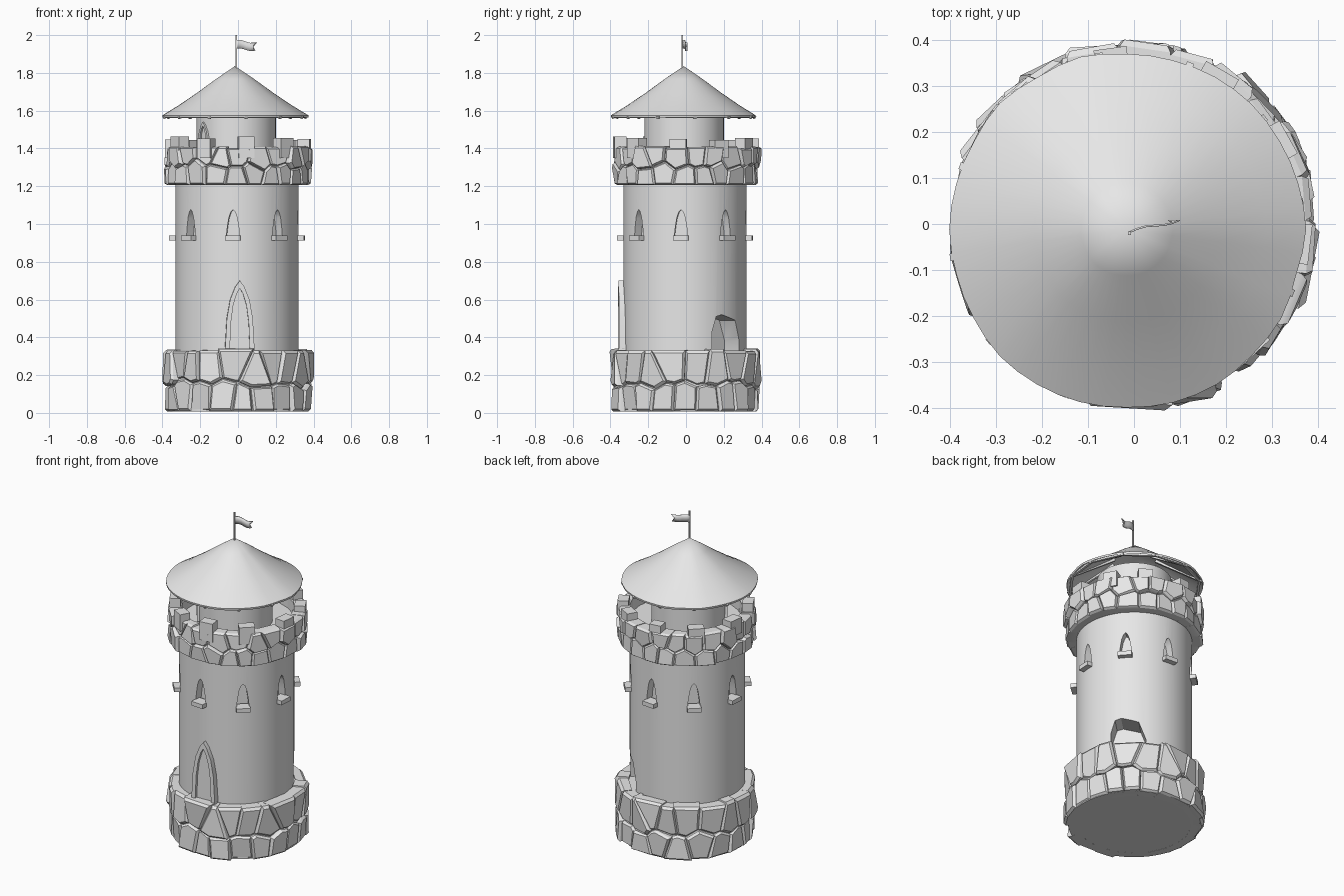
import bpy, bmesh, math, random
from math import cos, sin, pi, radians
from mathutils import Vector

random.seed(7)
cube = bpy.data.objects.get("Cube")
if cube:
    bpy.data.objects.remove(cube, do_unlink=True)

GREY = 0.8
stone = bpy.data.materials.new("pale grey stone")
stone.use_nodes = True
stone.diffuse_color = (GREY, GREY, GREY, 1)
stone.node_tree.nodes["Principled BSDF"].inputs["Base Color"].default_value = (GREY, GREY, GREY, 1)
parts = []


def finish(name, bm):
    """Turn a bmesh into a named object."""
    bmesh.ops.recalc_face_normals(bm, faces=bm.faces)
    mesh = bpy.data.meshes.new(name)
    bm.to_mesh(mesh)
    bm.free()
    mesh.materials.append(stone)
    ob = bpy.data.objects.new(name, mesh)
    bpy.context.collection.objects.link(ob)
    parts.append(ob)
    return ob


def place(angle, r, t, z, centre=(0, 0)):
    """Point at radius r and sideways offset t, facing outwards at angle."""
    return Vector((centre[0] + r * cos(angle) - t * sin(angle),
                   centre[1] + r * sin(angle) + t * cos(angle), z))


def slab(bm, pts, angle, r0, r1, centre=(0, 0)):
    """Outline of (sideways, height) points extruded radially."""
    rings = [[bm.verts.new(place(angle, r, t, z, centre)) for t, z in pts] for r in (r0, r1)]
    bm.faces.new(rings[0])
    bm.faces.new(rings[1])
    for i in range(len(pts)):
        j = (i + 1) % len(pts)
        bm.faces.new((rings[0][i], rings[0][j], rings[1][j], rings[1][i]))


def lathe(name, profile, segments, centre=(0, 0), wobble=None):
    """Closed (radius, height) profile turned around the axis."""
    bm = bmesh.new()
    cols = []
    for s in range(segments):
        k = wobble(s) if wobble else 1
        cols.append([bm.verts.new(place(2 * pi * s / segments, r * k, 0, z, centre)) for r, z in profile])
    for s in range(segments):
        a, b = cols[s], cols[(s + 1) % segments]
        for i in range(len(profile)):
            j = (i + 1) % len(profile)
            bm.faces.new((a[i], b[i], b[j], a[j]))
    bmesh.ops.remove_doubles(bm, verts=bm.verts, dist=0.0005)
    return finish(name, bm)


def arch(half, *levels):
    """Pointed arch: (width fraction, height) pairs from foot to tip."""
    left = [(-half * f, z) for f, z in levels]
    return left + [(-t, z) for t, z in reversed(left) if t]


def rect(half, z0, z1):
    return [(-half, z0), (half, z0), (half, z1), (-half, z1)]


def beam(bm, a, b, width):
    """Square bar between two points."""
    d = (b - a).normalized()
    u = d.cross(Vector((0, 0, 1)) if abs(d.z) < 0.9 else Vector((1, 0, 0))).normalized()
    v = d.cross(u)
    ends = [[bm.verts.new(p + (u * i + v * j) * width / 2)
             for i, j in ((-1, -1), (1, -1), (1, 1), (-1, 1))] for p in (a, b)]
    bm.faces.new(ends[0])
    bm.faces.new(ends[1])
    for i in range(4):
        j = (i + 1) % 4
        bm.faces.new((ends[0][i], ends[0][j], ends[1][j], ends[1][i]))


def clip(poly, mid, normal):
    """Keep the side of a 2D outline behind the given line."""
    out = []
    for i, p in enumerate(poly):
        q = poly[(i + 1) % len(poly)]
        dp, dq = (p - mid).dot(normal), (q - mid).dot(normal)
        if dp <= 0:
            out.append(p)
        if dp * dq < 0:
            out.append(p.lerp(q, dp / (dp - dq)))
    return out


def rubble(name, z0, z1, split, count, radius):
    """Two rough courses of irregular bevelled stones around the tower."""
    length = 2 * pi * radius
    seeds = []
    for row, (lo, hi) in enumerate(((z0, split), (split, z1))):
        for i in range(count):
            x = (i + 0.5 * row + random.uniform(-0.28, 0.28)) * length / count
            seeds.append(Vector((x, (lo + hi) / 2 + random.uniform(-0.2, 0.2) * (hi - lo))))
    bm = bmesh.new()
    for s in seeds:
        top = z1 + random.uniform(-0.008, 0.006)
        poly = [Vector(p) for p in ((s.x - 0.2, z0), (s.x + 0.2, z0), (s.x + 0.2, top), (s.x - 0.2, top))]
        for o in seeds:
            for shift in (-length, 0, length):
                other = o + Vector((shift, 0))
                if 0 < (other - s).length < 0.4:
                    poly = clip(poly, (s + other) / 2, (other - s).normalized())
        if len(poly) < 3:
            continue
        c = sum(poly, Vector((0, 0))) / len(poly)
        angle = c.x / radius
        out = radius + random.uniform(-0.012, 0.01)
        tilt, lean = random.uniform(-0.12, 0.12), random.uniform(-0.1, 0.1)
        verts = []
        for scale, r in ((0.97, radius - 0.07), (0.96, out - 0.014), (0.82, out)):
            for p in poly:
                d = (p - c) * scale
                dr = (d.x * tilt + d.y * lean) if r > radius - 0.05 else 0
                verts.append(bm.verts.new(place(angle, r + dr, d.x, c.y + d.y)))
        hull = bmesh.ops.convex_hull(bm, input=verts)
        spare = [g for g in hull["geom_interior"] if isinstance(g, bmesh.types.BMVert)]
        bmesh.ops.delete(bm, geom=spare, context="VERTS")
    bmesh.ops.dissolve_limit(bm, angle_limit=radians(2), verts=bm.verts, edges=bm.edges)
    finish(name, bm)


AXIS = (-0.006, -0.006)
WALL = 0.326
FRONT = -pi / 2

# Main shaft with window niches and a broken opening at the back
shaft = lathe("tower_shaft", [(0, 0.1), (WALL, 0.1), (WALL, 1.3), (0, 1.3)], 96, AXIS)
window_angles = [radians(45 * k - 3.6) for k in range(8)]
bm = bmesh.new()
for a in window_angles:
    slab(bm, arch(0.036, (1, 0.93), (0.85, 0.98), (0.6, 1.035), (0.3, 1.065), (0, 1.076)), a, 0.275, 0.4, AXIS)
slab(bm, [(-0.1, 0.3), (0.1, 0.3), (0.1, 0.38), (0.06, 0.49), (-0.04, 0.52), (-0.075, 0.51), (-0.1, 0.43)],
     radians(44), 0.2, 0.4, AXIS)
cutter = finish("niche_cutter", bm)
cutter.hide_render = True
cut = shaft.modifiers.new("niches", "BOOLEAN")
cut.operation, cut.solver, cut.object = "DIFFERENCE", "EXACT", cutter
graph = bpy.context.evaluated_depsgraph_get()
carved = bpy.data.meshes.new_from_object(shaft.evaluated_get(graph))
shaft.modifiers.clear()
shaft.data = carved
parts.remove(cutter)
bpy.data.objects.remove(cutter, do_unlink=True)

# Window sills
bm = bmesh.new()
for a in window_angles:
    slab(bm, rect(0.04, 0.912, 0.938), a, 0.29, 0.358, AXIS)
finish("window_sills", bm)

# Main door and turret door: raised frame around a set-back panel
for name, angle, r, half, z, h, step in (("main_door", FRONT + 0.045, WALL, 0.08, 0.3, 0.4, 0.026),
                                         ("turret_door", radians(-144), 0.208, 0.052, 1.34, 0.2, 0.016)):
    shape = [(1, 0), (0.86, 0.5), (0.64, 0.75), (0.3, 0.92), (0, 1)]
    outer = arch(half, *[(f, z + h * k) for f, k in shape])
    inner = arch(half * 0.68, *[(f, z + h * 0.9 * k) for f, k in shape])
    bm = bmesh.new()
    slab(bm, outer + inner[::-1], angle, r - 0.04, r + step, AXIS)
    finish(name + "_frame", bm)
    bm = bmesh.new()
    slab(bm, inner, angle, r - 0.04, r + step * 0.35, AXIS)
    finish(name + "_panel", bm)

# Stone foot and parapet
lathe("foot_core", [(0, 0.008), (0.372, 0.008), (0.366, 0.325), (0, 0.325)], 48)
rubble("foot_stones", 0.005, 0.338, 0.135, 21, 0.39)
lathe("parapet_core", [(0, 1.21), (0.362, 1.21), (0.362, 1.39), (0.325, 1.39), (0.325, 1.33), (0, 1.33)], 48)
rubble("parapet_stones", 1.205, 1.41, 1.3, 23, 0.385)

# Battlement blocks
bm = bmesh.new()
for k in range(10):
    a = FRONT + radians(9 + 36 * k + random.uniform(-3, 3))
    slab(bm, rect(random.uniform(0.034, 0.048), 1.35, random.uniform(1.445, 1.465)), a, 0.322, 0.385)
finish("battlements", bm)

# Upper turret
lathe("turret", [(0, 1.3), (0.21, 1.3), (0.21, 1.6), (0, 1.6)], 64, (-0.01, -0.01))

# Hollow conical roof with gently uneven rim
TOP = (-0.016, -0.012)
roof = [(0, 1.836), (0.1, 1.768), (0.2, 1.695), (0.3, 1.627), (0.385, 1.575),
        (0.383, 1.563), (0.3, 1.61), (0.2, 1.675), (0, 1.81)]
sag = [random.uniform(-0.012, 0.012) for _ in range(24)]
lathe("roof", roof, 48, TOP, lambda s: 1 + sag[s // 2] * 0.5 + sag[(s + 1) // 2 % 24] * 0.5)

# Rafters and rim poles below the roof
bm = bmesh.new()
RAFTERS = 12
for k in range(RAFTERS):
    a, b = (2 * pi * (k + i + 0.3) / RAFTERS for i in (0, 1))
    beam(bm, place(a, 0.12, 0, 1.72, TOP), place(a, 0.384, 0, 1.562, TOP), 0.016)
    d = place(b, 0.372, 0, 1.568, TOP) - place(a, 0.372, 0, 1.568, TOP)
    start = place(a, 0.372, 0, 1.568, TOP)
    beam(bm, start - d * 0.06, start + d * 1.06, 0.014)
finish("roof_rafters", bm)

# Flagpole and swallow-tailed pennant
pole = Vector((-0.01, -0.02, 1.8))
bm = bmesh.new()
beam(bm, pole, pole + Vector((0, 0, 0.2)), 0.007)
finish("flagpole", bm)
bm = bmesh.new()
rows = []
for i in range(7):
    f = i / 6
    x, y = pole.x + 0.11 * f, pole.y + 0.028 * f + 0.004 * sin(f * 6)
    hi, lo = 1.974 - 0.016 * f + 0.004 * sin(f * 7), 1.928 - 0.012 * f + 0.004 * sin(f * 7)
    notch = -0.03 if i == 6 else 0
    rows.append([bm.verts.new((x, y, hi)), bm.verts.new((x + notch * 0.8, y, (hi + lo) / 2)),
                 bm.verts.new((x - (0.008 if notch else 0), y, lo))])
for a, b in zip(rows[:-1], rows[1:]):
    for j in (0, 1):
        bm.faces.new((a[j], b[j], b[j + 1], a[j + 1]))
flag = finish("pennant", bm)
flag.modifiers.new("thickness", "SOLIDIFY").thickness = 0.004

# Smooth shading with crisp edges
for ob in bpy.context.selected_objects:
    ob.select_set(False)
for ob in parts:
    ob.select_set(True)
bpy.context.view_layer.objects.active = shaft
bpy.ops.object.shade_smooth_by_angle(angle=radians(28))
